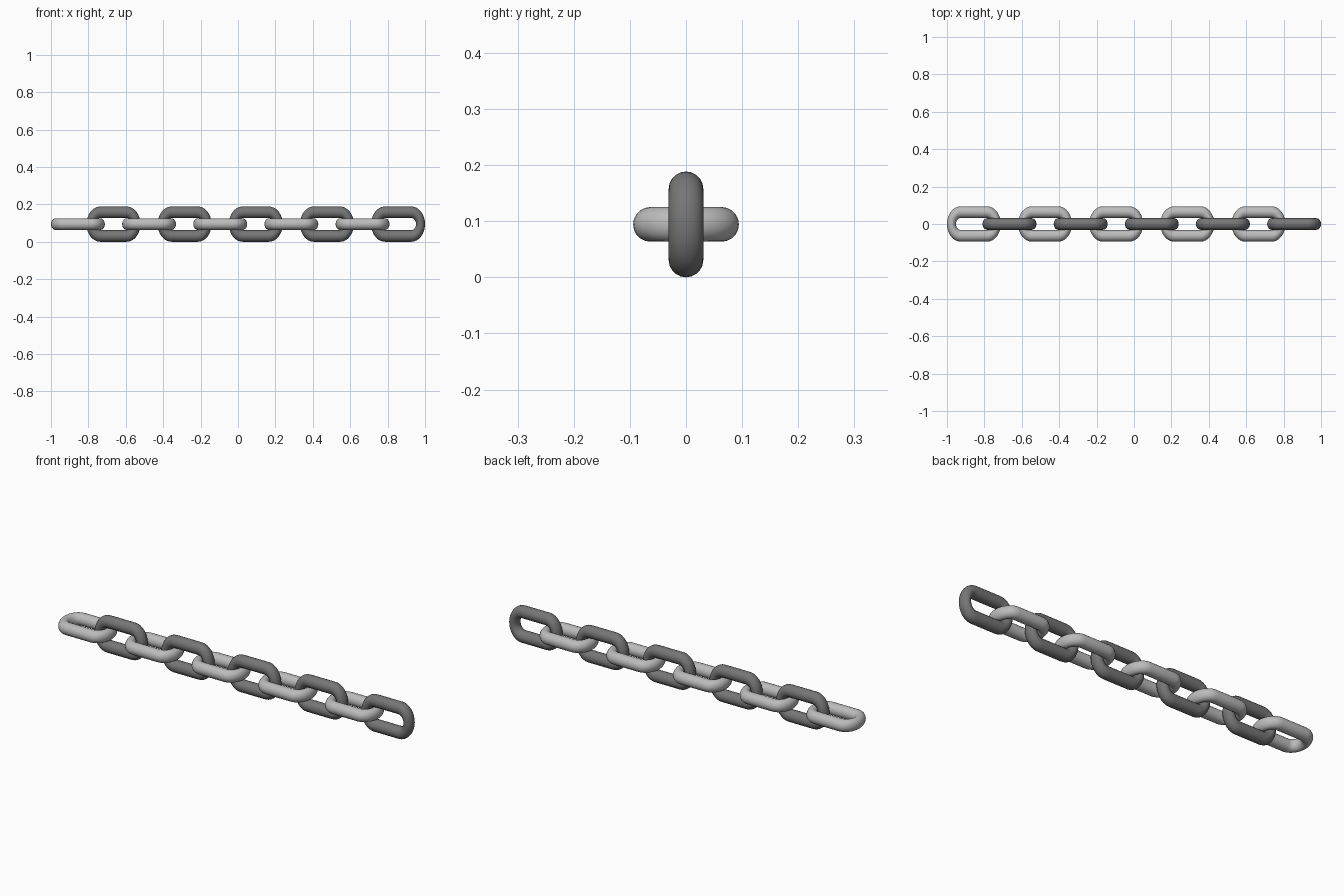
import bpy, bmesh
from math import sin, cos, pi

if "Cube" in bpy.data.objects:
    bpy.data.objects.remove(bpy.data.objects["Cube"])

COUNT = 10
LENGTH = 0.288                     # link length
PITCH = (2 - LENGTH) / (COUNT - 1) # spacing along the chain
R, WIRE = 0.0634, 0.0309           # bend radius at wire centre, wire radius
SQUASH = 0.78                      # link ends are flattened along the chain
HALF = LENGTH / 2 - (R + WIRE) * SQUASH   # half of the straight run
ARC, SIDES = 16, 20
Z = R + WIRE


def make_material(name, grey):
    mat = bpy.data.materials.new(name)
    mat.diffuse_color = (grey, grey, grey, 1)
    mat.use_nodes = True
    mat.node_tree.nodes["Principled BSDF"].inputs["Base Color"].default_value = mat.diffuse_color
    return mat


def make_link(name, cx, upright, mat):
    bm = bmesh.new()
    rings = []
    # wire rings swept round two half-turn ends
    for end in (0, 1):
        for i in range(ARC + 1):
            a = -pi / 2 + pi * i / ARC + pi * end
            shift = HALF if end == 0 else -HALF
            ring = []
            for j in range(SIDES):
                b = 2 * pi * j / SIDES
                r = R + WIRE * cos(b)
                x = cx + shift + SQUASH * r * cos(a)
                v, w = r * sin(a), WIRE * sin(b)
                ring.append(bm.verts.new((x, -w, Z + v) if upright else (x, v, Z + w)))
            rings.append(ring)
    # skin the closed loop
    n = len(rings)
    for i in range(n):
        p, q = rings[i], rings[(i + 1) % n]
        for j in range(SIDES):
            k = (j + 1) % SIDES
            bm.faces.new((p[j], q[j], q[k], p[k])).smooth = True
    bmesh.ops.recalc_face_normals(bm, faces=bm.faces)
    mesh = bpy.data.meshes.new(name)
    bm.to_mesh(mesh)
    bm.free()
    mesh.materials.append(mat)
    bpy.context.collection.objects.link(bpy.data.objects.new(name, mesh))


light = make_material("light_steel", 0.50)
dark = make_material("dark_steel", 0.18)

# alternate flat and upright links along x
for i in range(COUNT):
    upright = i % 2 == 1
    kind = "upright" if upright else "flat"
    make_link(f"{kind}_link_{i + 1}", (i - (COUNT - 1) / 2) * PITCH,
              upright, dark if upright else light)
